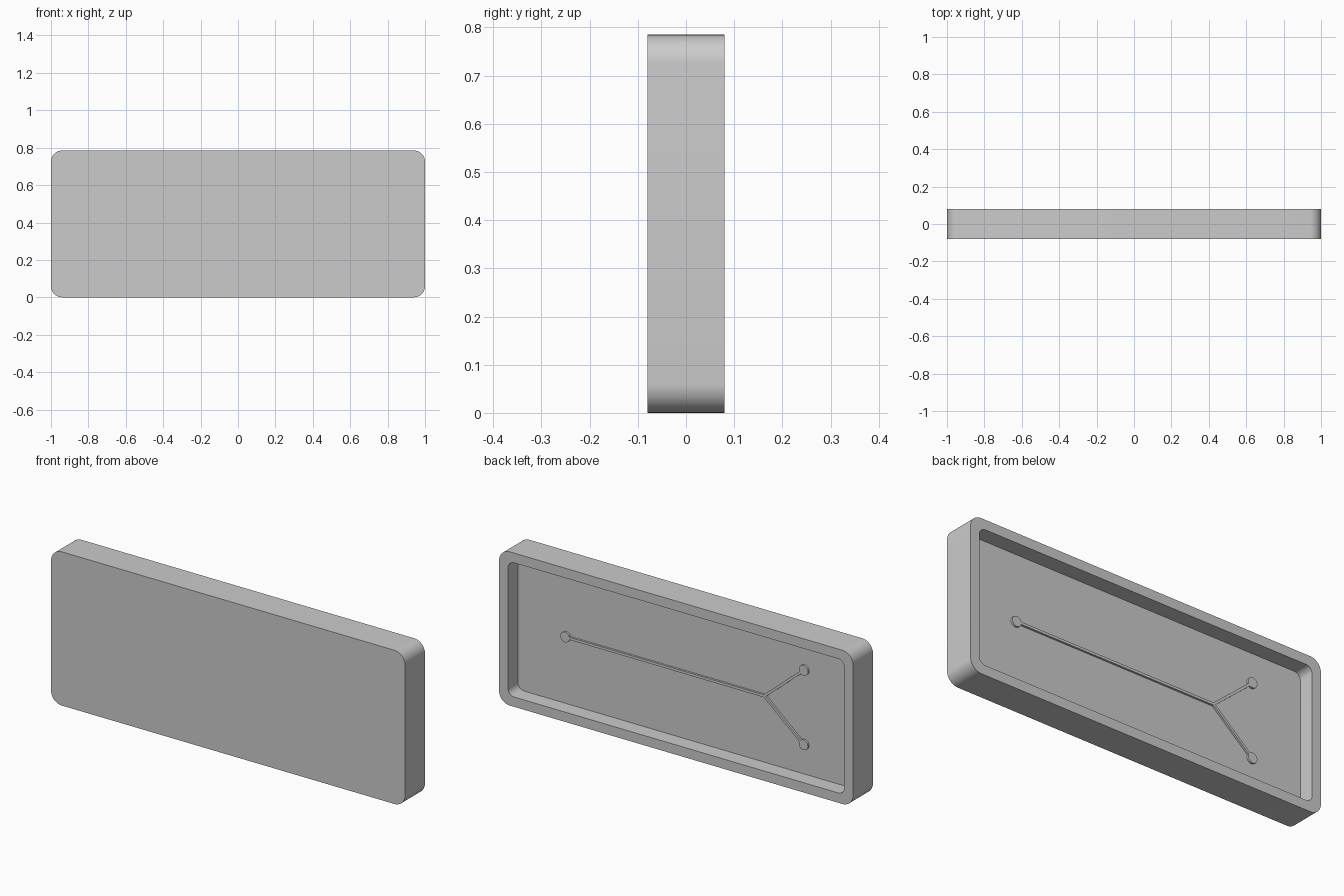
import bpy
import bmesh
from math import cos, sin, pi, tau, asin, sqrt
from mathutils import Vector

cube = bpy.data.objects.get("Cube")
if cube:
    bpy.data.objects.remove(cube)

WIDTH, HEIGHT, DEPTH = 2.0, 0.785, 0.16
WALL, FLOOR_Y = 0.05, 0.0
MID_Z = HEIGHT / 2

grey = bpy.data.materials.new("plain grey")
grey.use_nodes = True
grey.diffuse_color = (0.6, 0.6, 0.6, 1)
grey.node_tree.nodes["Principled BSDF"].inputs["Base Color"].default_value = (0.6, 0.6, 0.6, 1)


def rounded_rect(inset, radius, steps=10):
    """Counter-clockwise outline of a rounded rectangle in x and z."""
    hx, hz = WIDTH / 2 - inset - radius, HEIGHT / 2 - inset - radius
    points = []
    for corner, (sx, sz) in enumerate([(1, 1), (-1, 1), (-1, -1), (1, -1)]):
        for i in range(steps + 1):
            a = (corner + i / steps) * pi / 2
            points.append(Vector((sx * hx + radius * cos(a), sz * hz + radius * sin(a))))
    return points


def loft(name, rings):
    """Bridge a stack of (outline, y) rings and cap both ends."""
    bm = bmesh.new()
    loops = [[bm.verts.new((p.x, y, MID_Z + p.y)) for p in outline] for outline, y in rings]
    for a, b in zip(loops, loops[1:]):
        for i in range(len(a)):
            j = (i + 1) % len(a)
            bm.faces.new((a[i], a[j], b[j], b[i]))
    bm.faces.new(loops[0])
    bm.faces.new(loops[-1])
    bmesh.ops.recalc_face_normals(bm, faces=bm.faces)
    mesh = bpy.data.meshes.new(name)
    bm.to_mesh(mesh)
    bm.free()
    mesh.materials.append(grey)
    obj = bpy.data.objects.new(name, mesh)
    bpy.context.collection.objects.link(obj)
    bpy.ops.object.select_all(action='DESELECT')
    obj.select_set(True)
    bpy.context.view_layer.objects.active = obj
    bpy.ops.object.shade_smooth_by_angle(angle=pi / 6)
    return obj


# Tray: solid front, open recess at the back
outer = rounded_rect(0, 0.06)
inner = rounded_rect(WALL, 0.035)
loft("tray", [(outer, -DEPTH / 2), (outer, DEPTH / 2), (inner, DEPTH / 2), (inner, FLOOR_Y)])


def channel_outline(junction, ends, half_width, disc_radius, steps=28):
    """One outline round a forked channel whose arms end in discs; ends run counter-clockwise."""
    points = []
    for k, end in enumerate(ends):
        arm = (end - junction).normalized()
        before = (ends[k - 1] - junction).normalized()
        # Mitred corner between this arm and the one before it
        cross = before.x * arm.y - before.y * arm.x
        points.append(junction + (before + arm) * (half_width / cross))
        # Disc round the end of the arm
        side = Vector((-arm.y, arm.x))
        gap = asin(half_width / disc_radius)
        for i in range(steps + 1):
            a = -pi + gap + (tau - 2 * gap) * i / steps
            points.append(end + disc_radius * (arm * cos(a) + side * sin(a)))
    return points


# Raised forked channel on the recess floor
fork = channel_outline(
    Vector((-0.448, 0)),
    [Vector((0.677, 0)), Vector((-0.67, 0.19)), Vector((-0.67, -0.19))],
    half_width=0.0065, disc_radius=0.026)
loft("forked_channel", [(fork, FLOOR_Y - 0.005), (fork, FLOOR_Y + 0.01)])
